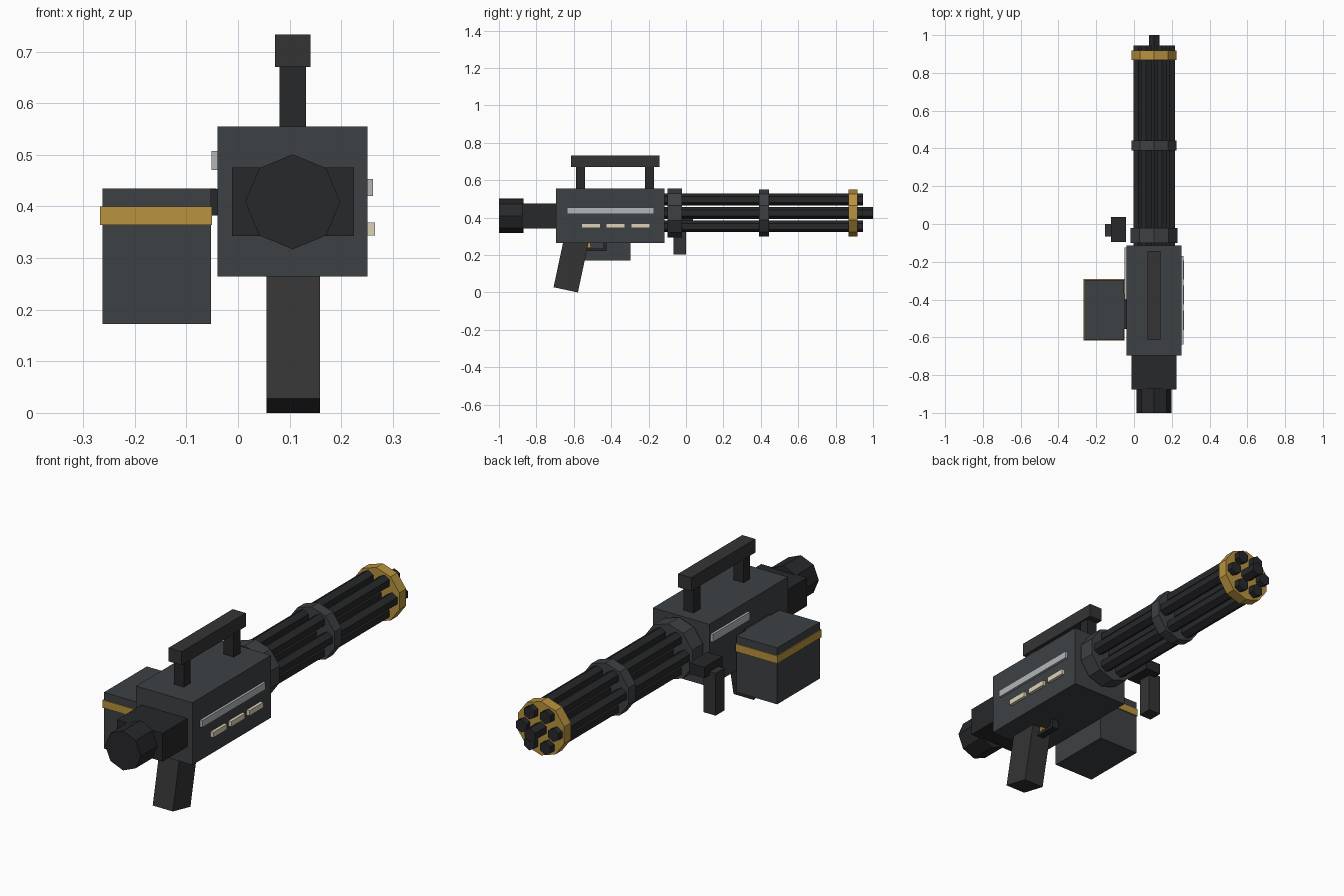
import bpy
import math
from mathutils import Vector

if "Cube" in bpy.data.objects:
    bpy.data.objects.remove(bpy.data.objects["Cube"])


def material(name, rgb):
    m = bpy.data.materials.new(name)
    m.diffuse_color = (*rgb, 1)
    m.use_nodes = True
    m.node_tree.nodes["Principled BSDF"].inputs["Base Color"].default_value = m.diffuse_color
    return m


STEEL = material("steel", (0.047, 0.053, 0.058))
DARK = material("dark", (0.02, 0.021, 0.023))
GRIP = material("grip", (0.034, 0.034, 0.035))
BRASS = material("brass", (0.48, 0.29, 0.05))
CREAM = material("cream", (0.72, 0.65, 0.48))
SILVER = material("silver", (0.45, 0.47, 0.49))
CX, BARREL_Z = 0.106, 0.425


def box(name, x, y, z, mat, tilt=0.0):
    """Box from (min, max) ranges, optionally tilted about x."""
    bpy.ops.mesh.primitive_cube_add(size=1)
    ob = bpy.context.object
    ob.name = name
    lo, hi = Vector((x[0], y[0], z[0])), Vector((x[1], y[1], z[1]))
    ob.location = (lo + hi) / 2
    ob.scale = hi - lo
    ob.rotation_euler.x = tilt
    ob.data.materials.append(mat)
    return ob


def rod(name, x, z, y, radius, sides, mat):
    """Prism lying along y, with a vertex pointing straight up."""
    bpy.ops.mesh.primitive_cylinder_add(
        vertices=sides, radius=radius, depth=y[1] - y[0],
        location=(x, (y[0] + y[1]) / 2, z), rotation=(-math.pi / 2, 0, math.pi))
    ob = bpy.context.object
    ob.name = name
    ob.data.materials.append(mat)
    return ob


# Receiver and rear motor
box("receiver", (-0.04, 0.251), (-0.695, -0.115), (0.264, 0.555), STEEL)
box("rear_block", (-0.012, 0.225), (-0.877, -0.69), (0.343, 0.475), DARK)
rod("rear_motor", CX, 0.409, (-1.0, -0.87), 0.092, 8, DARK)

# Carry handle
for i, y in enumerate([(-0.588, -0.54), (-0.22, -0.17)]):
    box(f"handle_post_{i}", (0.08, 0.132), y, (0.55, 0.675), DARK)
box("handle_bar", (0.072, 0.14), (-0.615, -0.142), (0.67, 0.733), GRIP)

# Barrel cluster: six around one longer centre barrel
for i in range(6):
    a = math.radians(60 * i)
    rod(f"barrel_{i}", CX + 0.083 * math.cos(a), BARREL_Z + 0.083 * math.sin(a),
        (-0.12, 0.946), 0.031, 6, DARK)
rod("centre_barrel", CX, BARREL_Z, (-0.12, 1.0), 0.032, 6, DARK)

# Clamp discs
rod("rear_clamp", CX, BARREL_Z, (-0.1, -0.021), 0.13, 10, STEEL)
rod("middle_clamp", CX, BARREL_Z, (0.39, 0.443), 0.125, 10, STEEL)
rod("muzzle_clamp", CX, BARREL_Z, (0.868, 0.918), 0.126, 10, BRASS)

# Pistol grip, leaning back at the bottom
t = math.radians(12)
L, W = 0.3, 0.133
cy = -0.643 + math.sin(t) * L / 2
cz = 0.014 + math.cos(t) * L / 2
box("pistol_grip", (0.055, 0.159), (cy - W / 2, cy + W / 2), (cz - L / 2, cz + L / 2), GRIP, -t)

# Trigger and guard
box("guard_bottom", (0.09, 0.124), (-0.54, -0.425), (0.221, 0.236), DARK)
box("guard_front", (0.09, 0.124), (-0.44, -0.425), (0.221, 0.27), DARK)
box("trigger", (0.098, 0.116), (-0.528, -0.51), (0.238, 0.27), BRASS, 0.2)

# Ammunition box on the left
box("ammo_box", (-0.263, -0.052), (-0.613, -0.297), (0.172, 0.435), STEEL)
box("ammo_band", (-0.267, -0.05), (-0.618, -0.292), (0.364, 0.4), BRASS)
box("ammo_feed", (-0.07, -0.03), (-0.555, -0.37), (0.382, 0.434), DARK)

# Side grip
box("side_grip_mount", (-0.122, -0.042), (-0.095, 0.038), (0.384, 0.435), DARK)
box("side_grip", (-0.153, -0.09), (-0.066, 0.0), (0.203, 0.4), GRIP)

# Side trim strips
box("right_strip", (0.245, 0.262), (-0.637, -0.17), (0.42, 0.453), SILVER)
box("left_strip", (-0.051, -0.035), (-0.4, -0.125), (0.471, 0.507), SILVER)
for i in range(3):
    y = -0.56 + 0.133 * i
    box(f"vent_{i}", (0.245, 0.265), (y, y + 0.102), (0.344, 0.369), CREAM)
